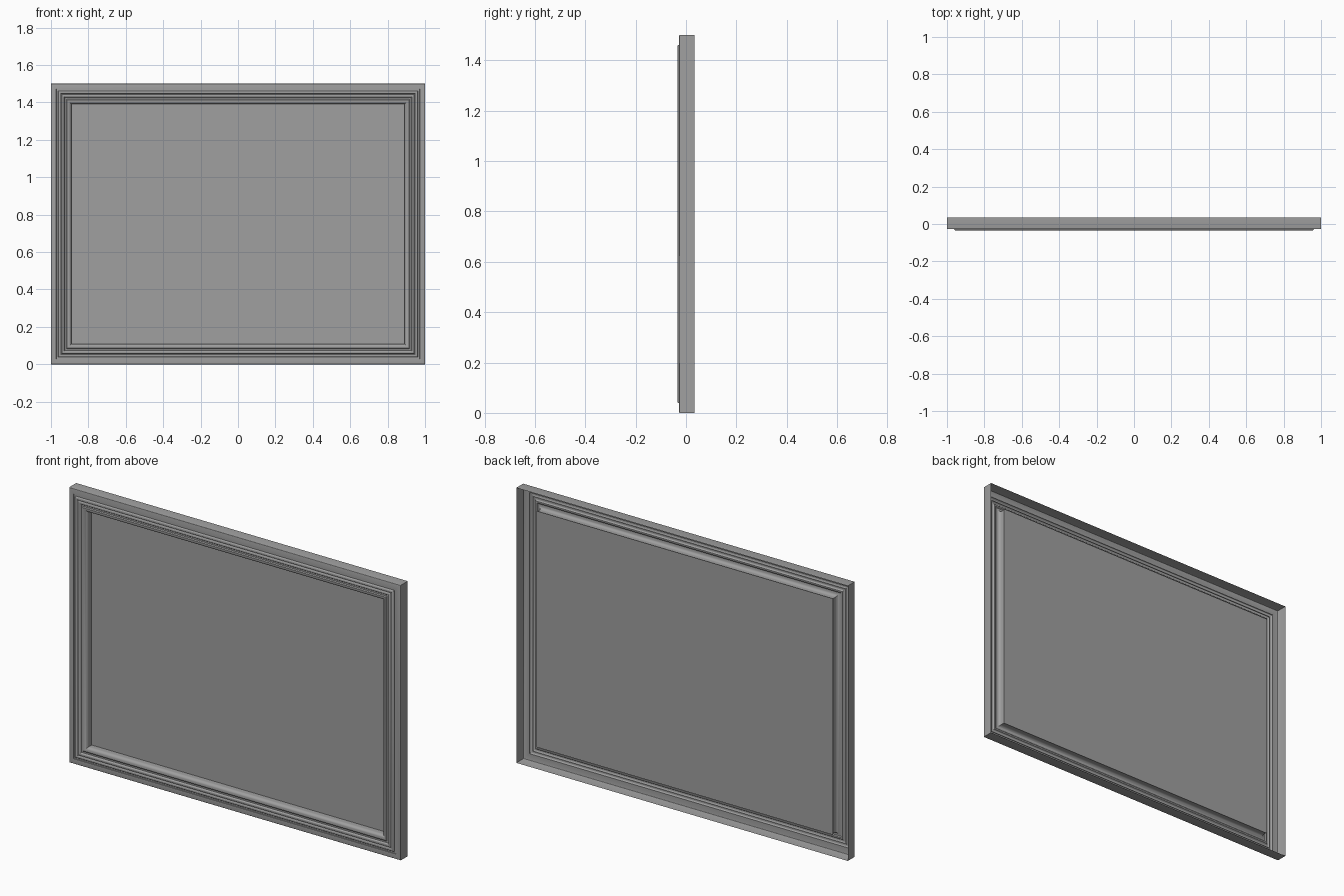
import bpy
import math

cube = bpy.data.objects.get("Cube")
if cube:
    bpy.data.objects.remove(cube, do_unlink=True)

WIDTH, HEIGHT = 2.0, 1.5
PANEL_INSET, PANEL_Y = 0.109, 0.012


def make_material(name, value):
    mat = bpy.data.materials.new(name)
    mat.use_nodes = True
    colour = (value, value, value, 1)
    mat.diffuse_color = colour
    mat.node_tree.nodes["Principled BSDF"].inputs["Base Color"].default_value = colour
    return mat


def make_object(name, verts, faces, mat):
    mesh = bpy.data.meshes.new(name)
    mesh.from_pydata(verts, [], faces)
    mesh.materials.append(mat)
    obj = bpy.data.objects.new(name, mesh)
    bpy.context.collection.objects.link(obj)
    return obj


def corners(inset, y):
    """Rectangle of four mitre corners, set in from the outer edge."""
    x = WIDTH / 2 - inset
    return [(-x, y, inset), (x, y, inset),
            (x, y, HEIGHT - inset), (-x, y, HEIGHT - inset)]


def arc(centre, radii, start, end, steps=6):
    """Elliptical arc in the (inset, y) plane, angles in degrees."""
    points = []
    for i in range(steps + 1):
        a = math.radians(start + (end - start) * i / steps)
        points.append((centre[0] + radii[0] * math.cos(a),
                       centre[1] + radii[1] * math.sin(a)))
    return points


grey = make_material("mid grey", 0.35)

# Moulding cross-section: outer wall, flat, beads, rounded nose, inner wall
profile = [(0, 0.034)]
profile += arc((0.004, -0.024), (0.004, 0.004), 180, 270, 3)
profile += [(0.028, -0.028), (0.029, -0.025), (0.038, -0.025)]
profile += arc((0.046, -0.028), (0.008, 0.006), 180, 360)
profile += [(0.056, -0.028)]
profile += arc((0.064, -0.028), (0.008, 0.006), 180, 360)
profile += [(0.074, -0.026), (0.082, -0.026)]
profile += arc((0.087, -0.012), (0.022, 0.018), 270, 360)
profile += [(PANEL_INSET, PANEL_Y)]

# Frame: open-backed shell swept around the rectangle
verts, faces = [], []
for inset, y in profile:
    verts += corners(inset, y)
for row in range(len(profile) - 1):
    for k in range(4):
        a, b = row * 4 + k, row * 4 + (k + 1) % 4
        faces.append((a, b, b + 4, a + 4))
frame = make_object("frame", verts, faces, grey)
bpy.context.view_layer.objects.active = frame
frame.select_set(True)
bpy.ops.object.shade_smooth_by_angle(angle=math.radians(35))

# Flat panel, slightly wider than the opening
make_object("panel", corners(PANEL_INSET - 0.003, PANEL_Y), [(0, 1, 2, 3)], grey)
